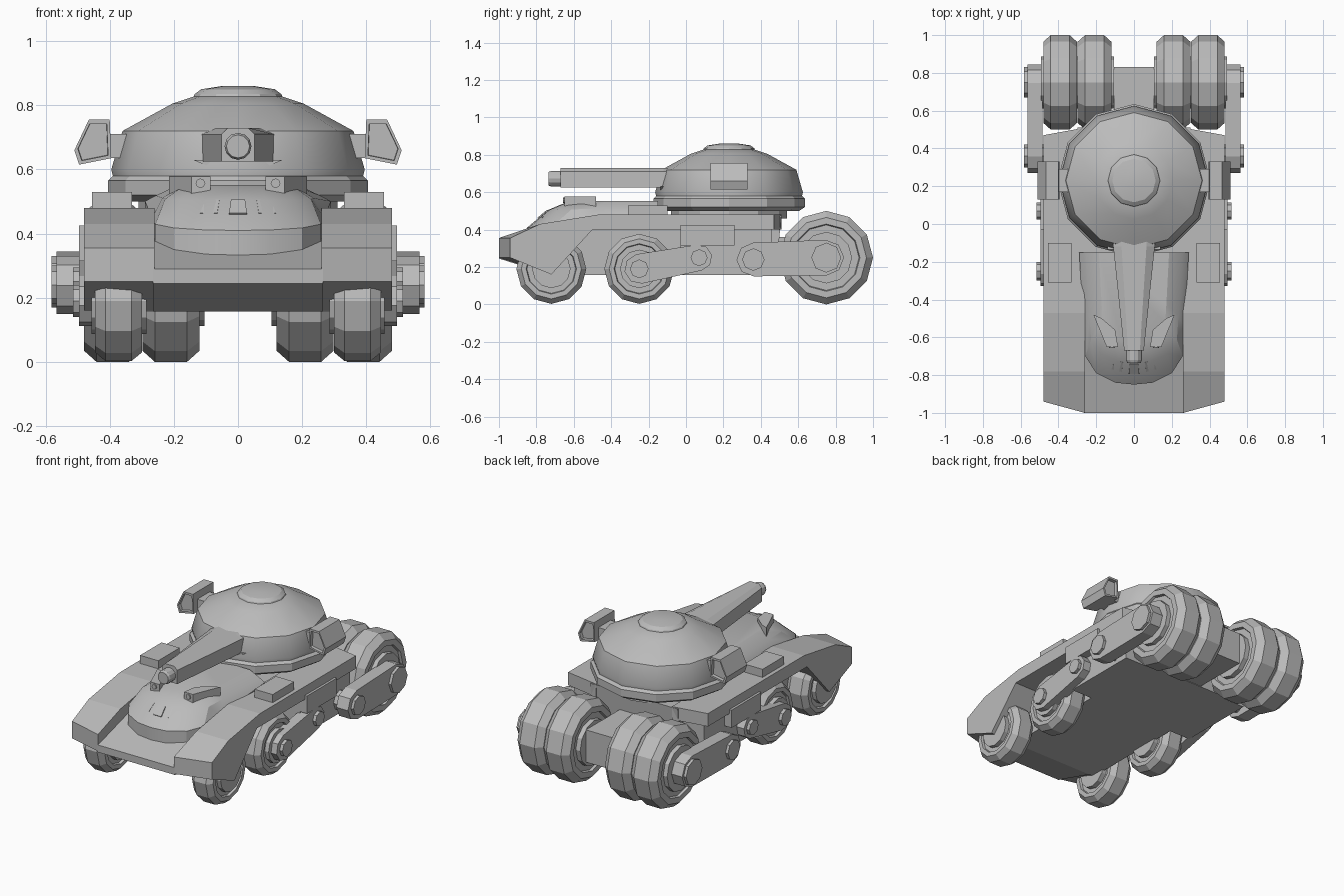
import bpy, bmesh, math
from mathutils import Vector, Matrix

cube = bpy.data.objects.get("Cube")
if cube:
    bpy.data.objects.remove(cube)

grey = bpy.data.materials.new("plain_grey")
grey.use_nodes = True
COLOUR = (0.5, 0.5, 0.5, 1)
grey.diffuse_color = COLOUR
grey.node_tree.nodes["Principled BSDF"].inputs["Base Color"].default_value = COLOUR


def loft(name, rings, smooth=None):
    """Skin a list of equal-length closed rings and cap both ends."""
    bm = bmesh.new()
    loops = [[bm.verts.new(p) for p in ring] for ring in rings]
    n = len(loops[0])
    for a, b in zip(loops, loops[1:]):
        for i in range(n):
            j = (i + 1) % n
            bm.faces.new((a[i], a[j], b[j], b[i]))
    bm.faces.new(loops[0])
    bm.faces.new(loops[-1])
    bmesh.ops.recalc_face_normals(bm, faces=bm.faces)
    mesh = bpy.data.meshes.new(name)
    bm.to_mesh(mesh)
    bm.free()
    mesh.materials.append(grey)
    ob = bpy.data.objects.new(name, mesh)
    bpy.context.collection.objects.link(ob)
    if smooth:
        bpy.ops.object.select_all(action='DESELECT')
        ob.select_set(True)
        bpy.context.view_layer.objects.active = ob
        bpy.ops.object.shade_smooth_by_angle(angle=math.radians(smooth))
    return ob


def side_prism(name, pts, x0, x1):
    """Extrude a (y, z) outline along x."""
    return loft(name, [[(x, y, z) for y, z in pts] for x in (x0, x1)])


def box(name, x0, x1, y0, y1, z0, z1):
    return side_prism(name, [(y0, z0), (y1, z0), (y1, z1), (y0, z1)], x0, x1)


def circle(r, n=12):
    return [(r * math.cos(2 * math.pi * i / n), r * math.sin(2 * math.pi * i / n))
            for i in range(n)]


def lathe_x(name, profile, s, y, z, n=12):
    """Turn (x, radius) pairs around an axle along x; s picks the side."""
    return loft(name, [[(s * x, y + a, z + b) for a, b in circle(r, n)] for x, r in profile])


def lathe_z(name, profile, y, smooth=None):
    return loft(name, [[(a, y + b, z) for a, b in circle(r)] for r, z in profile], smooth)


def arm(name, s, x0, x1, ends):
    """Swing arm with rounded ends; ends are (y, z, radius), rear one first."""
    pts = []
    (ya, za, _), (yb, zb, _) = ends
    base = math.atan2(za - zb, ya - yb)
    for k, (y, z, r) in enumerate(ends):
        for i in range(5):
            t = base + math.pi * (k - 0.5 + i / 4)
            pts.append((y + r * math.cos(t), z + r * math.sin(t)))
    side_prism(name, pts, s * x0, s * x1)


def wheel(name, s, y, z, r, x0, x1):
    """Chamfered tyre with a stepped hub on both faces."""
    c = (x1 - x0) * 0.22
    lathe_x(name, [(x0 + .015, r * .7), (x0, r * .72), (x0, r * .86), (x0 + c, r),
                   (x1 - c, r), (x1, r * .86), (x1, r * .72), (x1 - .015, r * .7)], s, y, z)
    lathe_x(name + "_hub", [(x0 - .015, r * .45), (x0 - .015, r * .55),
                            (x1 + .012, r * .55), (x1 + .012, r * .45)], s, y, z)


# Central hull with sloping nose
side_prism("nose_plate", [(-1, .245), (-1, .29), (-.6, .405), (-.5, .405), (-.5, .158),
                          (-.72, .158)], -.265, .265)
side_prism("hull", [(-.72, .157), (-.6, .38), (-.15, .475), (.51, .475), (.48, .157)], -.3, .3)
box("rear_axle_box", -.105, .105, .4, .83, .16, .36)
lathe_x("rear_axle", [(-.45, .06), (.45, .06)], 1, .75, .25)

# Front cowl: outline of one half, mirrored into a ring
HALF = [(.29, -.15), (.268, -.55), (.258, -.7), (.2, -.79), (.1, -.84)]
OUTLINE = HALF + [(0, -.85)] + [(-x, y) for x, y in reversed(HALF)]


def cowl_ring(sx, sy, height):
    return [(x * sx, -.15 + (y + .15) * sy, height(y)) for x, y in OUTLINE]


loft("cowl", [cowl_ring(1, 1, lambda y: .28),
              cowl_ring(1, 1, lambda y: .41 + .13 * (y + .85)),
              cowl_ring(.88, .84, lambda y: .505 + .02 * (y + .85)),
              cowl_ring(.64, .68, lambda y: .552)], smooth=25)

# Vents on the cowl front
for x in (-.085, 0, .085):
    vent = loft("cowl_vent", [[(-.028, -.033, z), (.028, -.033, z), (.022, .033, z), (-.022, .033, z)]
                              for z in (-.004, .004)])
    vent.matrix_world = (Matrix.Translation((x, -.792 + abs(x) * .2 + .026, .482))
                         @ Matrix.Rotation(x * 3, 4, 'Z') @ Matrix.Rotation(math.radians(40), 4, 'X'))

# Everything that comes in left and right copies
FENDER = [(-1, .25), (-1, .355), (-.78, .43), (-.47, .48), (.51, .48), (.51, .40), (-.5, .40),
          (-.72, .16)]
for s, side in ((1, "left_"), (-1, "right_")):
    # Fender, with its outer corners swept back
    outer = [(max(-.94, min(y, .47)), z) for y, z in FENDER]
    loft(side + "fender", [[(s * .26, y, z) for y, z in FENDER],
                           [(s * .48, y, z) for y, z in outer]])
    box(side + "fender_pad", s * .33, s * .455, -.31, -.10, .47, .53)
    box(side + "side_body", s * .28, s * .445, -.03, .46, .157, .42)
    box(side + "side_panel", s * .44, s * .495, -.03, .26, .315, .425)

    # Wheels
    wheel(side + "front_wheel", s, -.72, .19, .187, .30, .445)
    wheel(side + "middle_wheel", s, -.25, .19, .187, .30, .445)
    wheel(side + "rear_inner_wheel", s, .75, .25, .25, .12, .298)
    wheel(side + "rear_outer_wheel", s, .75, .25, .25, .302, .48)

    # Swing arms and their bolts
    arm(side + "middle_arm", s, .43, .495, [(.07, .25, .07), (-.25, .19, .08)])
    arm(side + "rear_arm", s, .485, .565, [(.75, .25, .095), (.36, .24, .09)])
    lathe_x(side + "arm_pivot", [(.4, .06), (.5, .06)], s, .36, .24, 8)
    for y, z, r, x in ((.07, .25, .045, .515), (-.25, .19, .05, .515),
                       (.36, .24, .06, .582), (.75, .25, .08, .582)):
        lathe_x(side + "arm_bolt", [(x - .06, r), (x, r)], s, y, z, 8)

    # Headlight housing and lamp
    loft(side + "headlight", [[(s * a, y, z) for a, y in
                               ((.085, -.65), (.145, -.65), (.215, -.48), (.17, -.50), (.10, -.56))]
                              for z in (.52, .578)])
    loft(side + "lamp", [[(s * .117 + a, y, .557 + b) for a, b in circle(.015, 8)]
                         for y in (-.657, -.64)])

    # Sensor box on the turret flank
    POD = [(.40, .755), (.465, .755), (.51, .66), (.495, .615), (.395, .635)]
    cx, cz = .45, .685

    def pod_ring(y, k):
        return [(s * (cx + (x - cx) * k), y, cz + (z - cz) * k) for x, z in POD]

    loft(side + "sensor_box", [pod_ring(.15, .8), pod_ring(.13, .82), pod_ring(.13, 1),
                               pod_ring(.33, 1), pod_ring(.33, .82), pod_ring(.31, .8)])
    box(side + "sensor_mount", s * .3, s * .41, .17, .29, .635, .71)

# Turret
TY = .23
lathe_z("turret_collar", [(.31, .46), (.31, .53)], TY)
lathe_z("turret_rim", [(.375, .50), (.405, .52), (.405, .565), (.39, .58)], TY)
lathe_z("turret_dome", [(.385, .56), (.395, .60), (.36, .72), (.205, .805), (.13, .83)], TY, 32)
lathe_z("turret_hatch", [(.145, .81), (.135, .835), (.115, .85), (.05, .86)], TY, 25)


# Gun: tapered housing, mantlet and muzzle
def gun_ring(y, w):
    return [(-w, y, .625), (w, y, .625), (w, y, .71), (w * .6, y, .73), (-w * .6, y, .73),
            (-w, y, .71)]


loft("gun_housing", [gun_ring(.1, .13), gun_ring(-.12, .11), gun_ring(-.67, .052)])
loft("muzzle", [[(a, y, .672 + b) for a, b in circle(r)]
                for y, r in ((-.66, .042), (-.72, .042), (-.735, .036))])
loft("gun_chin", [[(-.14, y, .63), (0, y, .57), (.14, y, .63)] for y in (-.135, .1)])
